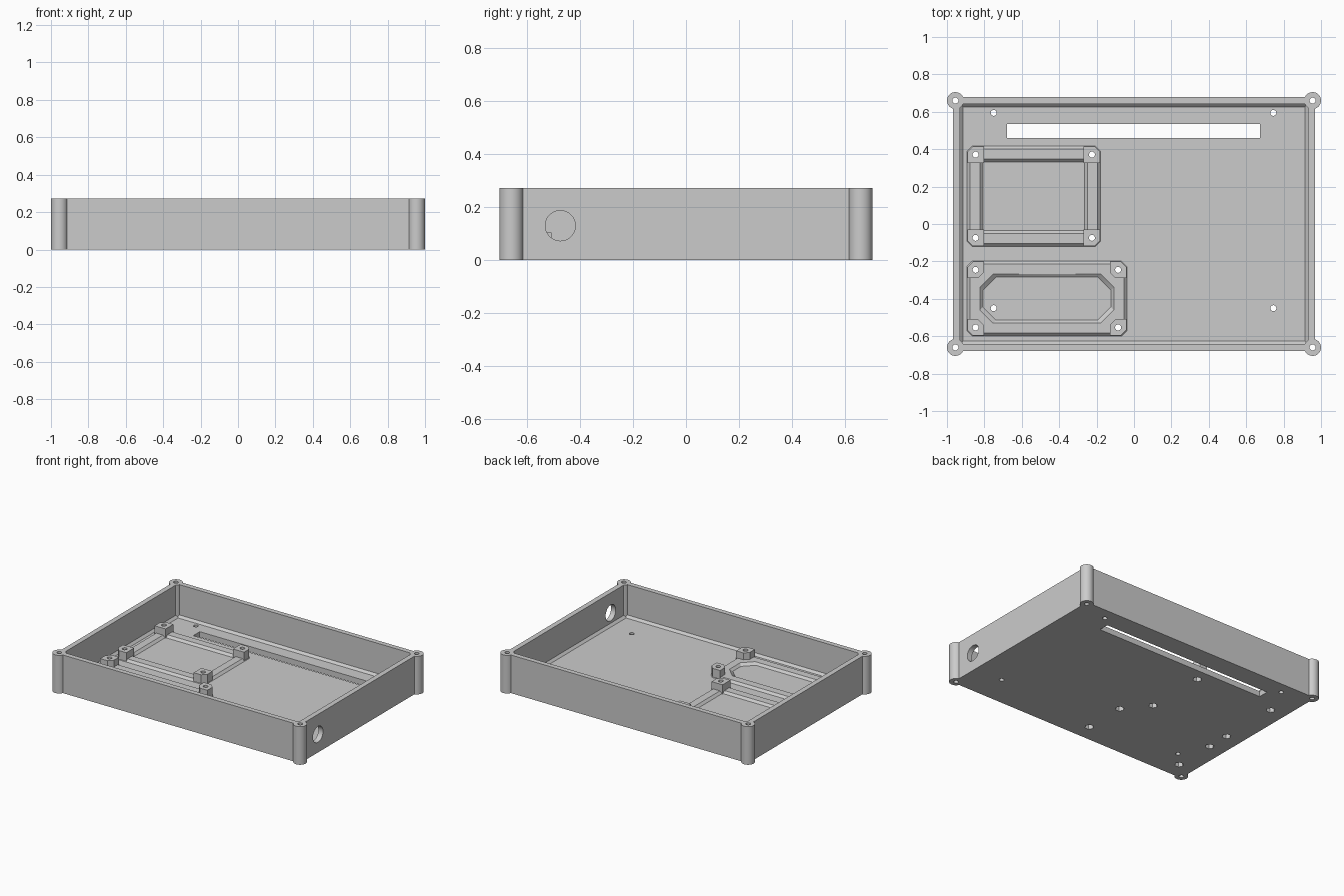
import bpy
import bmesh
import math
from mathutils import Matrix

cube = bpy.data.objects.get("Cube")
if cube:
    bpy.data.objects.remove(cube, do_unlink=True)

HEIGHT, FLOOR, BEVEL = 0.273, 0.04, 0.016
RAIL_TOP, BLOCK_TOP = FLOOR + BEVEL, 0.105
BLOCK, RAIL = 0.088, 0.054

grey = bpy.data.materials.new("grey plastic")
grey.use_nodes = True
colour = (0.6, 0.6, 0.6, 1)
grey.diffuse_color = colour
grey.node_tree.nodes["Principled BSDF"].inputs["Base Color"].default_value = colour


def rect(x0, x1, y0, y1, cut=0.0):
    """Rectangle outline, optionally with cut corners."""
    if not cut:
        return [(x0, y0), (x1, y0), (x1, y1), (x0, y1)]
    return [(x0 + cut, y0), (x1 - cut, y0), (x1, y0 + cut), (x1, y1 - cut),
            (x1 - cut, y1), (x0 + cut, y1), (x0, y1 - cut), (x0, y0 + cut)]


def circle(x, y, r, n):
    return [(x + r * math.cos(math.tau * i / n), y + r * math.sin(math.tau * i / n))
            for i in range(n)]


def loft(bm, *levels):
    """Closed solid through outlines given as (z, points)."""
    rings = [[bm.verts.new((x, y, z)) for x, y in pts] for z, pts in levels]
    bm.faces.new(rings[0][::-1])
    bm.faces.new(rings[-1])
    for a, b in zip(rings, rings[1:]):
        for i in range(len(a)):
            j = (i + 1) % len(a)
            bm.faces.new((a[i], a[j], b[j], b[i]))


def make(name, *solids, matrix=None):
    bm = bmesh.new()
    for levels in solids:
        loft(bm, *levels)
    if matrix:
        bm.transform(matrix)
    bmesh.ops.recalc_face_normals(bm, faces=bm.faces)
    mesh = bpy.data.meshes.new(name)
    bm.to_mesh(mesh)
    bm.free()
    mesh.materials.append(grey)
    obj = bpy.data.objects.new(name, mesh)
    bpy.context.collection.objects.link(obj)
    return obj


def cutter(name, *solids, matrix=None):
    obj = make(name, *solids, matrix=matrix)
    obj.hide_render = True
    return obj


def combine(obj, operation, *others):
    """Apply booleans one after another."""
    for other in others:
        mod = obj.modifiers.new("boolean", 'BOOLEAN')
        mod.operation, mod.solver, mod.object = operation, 'EXACT', other
        bpy.context.view_layer.update()
        graph = bpy.context.evaluated_depsgraph_get()
        mesh = bpy.data.meshes.new_from_object(obj.evaluated_get(graph))
        obj.modifiers.clear()
        obj.data = mesh


def centred(x, y, cut=0.0):
    return rect(-x, x, -y, y, cut)


# Mounting positions
corners = [(sx * 0.955, sy * 0.66) for sx in (-1, 1) for sy in (-1, 1)]
floor_holes = [(x, y) for x in (-0.75, 0.745) for y in (-0.45, 0.594)]
frames = {  # outer bounds, and corner cut of the opening
    "square_mount": ((-0.894, -0.178, -0.121, 0.418), 0.0),
    "long_mount": ((-0.894, -0.038, -0.6, -0.198), 0.07),
}
standoffs = {}
for name, ((x0, x1, y0, y1), cut) in frames.items():
    h = BLOCK / 2 + 0.003
    standoffs[name] = [(x, y) for x in (x0 + h, x1 - h) for y in (y0 + h, y1 - h)]
all_standoffs = [p for pts in standoffs.values() for p in pts]

# Cutters: screw holes, nut pockets, floor slot, side hole
screws = cutter("screw_hole_cutter", *[
    ((-0.1, circle(x, y, 0.016, 24)), (0.4, circle(x, y, 0.016, 24)))
    for x, y in corners + floor_holes + all_standoffs])
nuts = cutter("nut_pocket_cutter", *[
    ((-0.1, circle(x, y, 0.03, 6)), (0.06, circle(x, y, 0.03, 6)))
    for x, y in all_standoffs])
slot = rect(-0.678, 0.675, 0.461, 0.535)
slot_cut = cutter("slot_cutter", ((-0.1, slot), (0.1, slot)))
port = circle(0, 0, 0.057, 48)
port_cut = cutter("port_cutter", ((-0.1, port), (0.1, port)),
                  matrix=Matrix.Translation((0.95, -0.475, 0.13)) @ Matrix.Rotation(math.pi / 2, 4, 'Y'))

# Open tray with a bevelled floor edge
tray = make("tray", ((0, centred(0.967, 0.678)), (HEIGHT, centred(0.967, 0.678))))
cavity = cutter("cavity_cutter",
                (((FLOOR, centred(0.93 - BEVEL, 0.642 - BEVEL))),
                 (FLOOR + BEVEL, centred(0.93, 0.642)),
                 (HEIGHT + 0.1, centred(0.93, 0.642))))
combine(tray, 'DIFFERENCE', cavity)

# Round corner posts
posts = make("corner_posts", *[
    ((0, circle(x, y, 0.045, 64)), (HEIGHT, circle(x, y, 0.045, 64)))
    for x, y in corners])
combine(tray, 'UNION', posts)
combine(tray, 'DIFFERENCE', slot_cut, port_cut, screws, nuts)
helpers = [cavity, posts]
parts = [tray]

# Raised mounting frames with corner standoffs
for name, ((x0, x1, y0, y1), cut) in frames.items():
    def inset(d, c=0.0):
        return rect(x0 + d, x1 - d, y0 + d, y1 - d, c)

    rail = make(name + "_rails", ((FLOOR - 0.01, inset(0, 0.03)), (FLOOR, inset(0, 0.03)),
                                  (RAIL_TOP, inset(BEVEL, 0.022))))
    foot, crest = RAIL + 2 * BEVEL, RAIL + BEVEL
    opening = cutter(name + "_opening_cutter",
                     ((FLOOR - 0.03, inset(foot, cut)), (FLOOR, inset(foot, cut)),
                      (RAIL_TOP, inset(crest, cut)), (0.2, inset(crest, cut))))
    combine(rail, 'DIFFERENCE', opening, screws, nuts)

    blocks = []
    mx, my = (x0 + x1) / 2, (y0 + y1) / 2
    for x, y in standoffs[name]:
        ox, oy = math.copysign(1, x - mx), math.copysign(1, y - my)
        h, c = BLOCK / 2, 0.03
        k = c if cut else 0.0
        # outer corner cut; inner corner cut only beside the clipped opening
        pts = [(h, -h), (h, h - c), (h - c, h), (-h, h)]
        pts += [(-h, -h + k), (-h + k, -h)] if k else [(-h, -h)]
        pts = [(x + ox * px, y + oy * py) for px, py in pts]
        blocks.append(((FLOOR - 0.01, pts), (BLOCK_TOP, pts)))
    block = make(name + "_standoffs", *blocks)
    combine(block, 'DIFFERENCE', screws, nuts)
    parts += [rail, block]
    helpers.append(opening)

# Remove helpers and smooth the round surfaces
for obj in helpers + [screws, nuts, slot_cut, port_cut]:
    bpy.data.objects.remove(obj, do_unlink=True)
bpy.ops.object.select_all(action='DESELECT')
for obj in parts:
    obj.select_set(True)
bpy.context.view_layer.objects.active = tray
bpy.ops.object.shade_smooth_by_angle(angle=math.radians(30))
